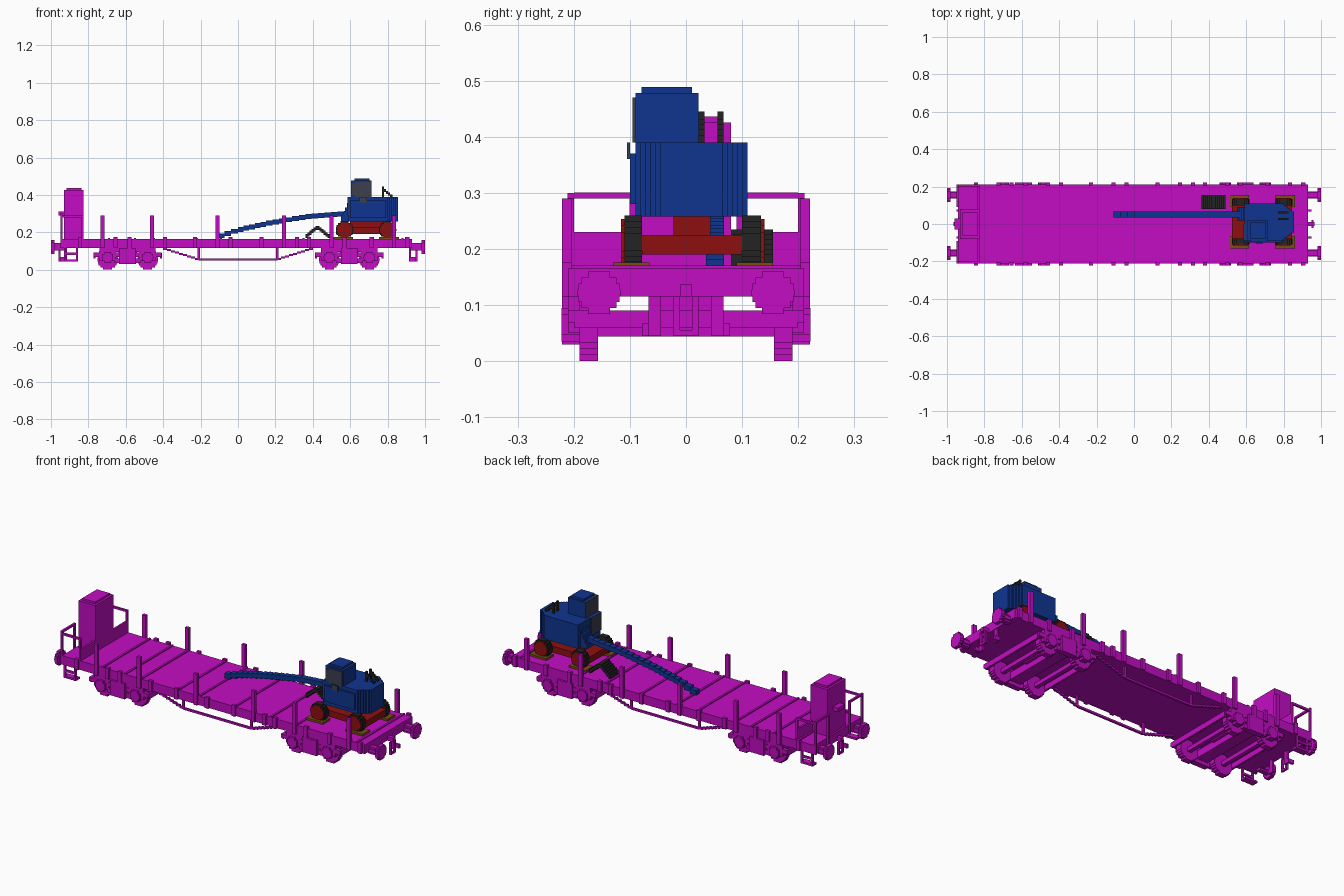
import bpy, bmesh, math
from mathutils import Matrix

cube = bpy.data.objects.get("Cube")
if cube:
    bpy.data.objects.remove(cube, do_unlink=True)


def material(name, *rgb):
    made = bpy.data.materials.new(name)
    made.use_nodes = True
    made.diffuse_color = (*rgb, 1)
    made.node_tree.nodes["Principled BSDF"].inputs["Base Color"].default_value = (*rgb, 1)
    return made


magenta = material("magenta paint", .54, .004, .54)
blue = material("blue paint", .005, .036, .28)
red = material("red paint", .27, .005, .005)
black = material("black rubber", .017, .017, .017)
grey = material("dark window grey", .045, .05, .075)
brown = material("brown timber", .19, .08, .006)

# Shared levels: one block, deck surfaces and the wagon's side edge
block = .011
floor, underside, edge = .165, .115, .21


def box(x, y, z):
    return (x, y, z)


def around(middle, half):
    return (middle - half, middle + half)


def above(start, length):
    return (start, start + length)


def mirrored(boxes, axis):
    flipped = []
    for spans in boxes:
        spans = list(spans)
        low, high = spans[axis]
        spans[axis] = (-high, -low)
        flipped.append(tuple(spans))
    return boxes + flipped


def both_sides(boxes):
    return mirrored(boxes, 1)


def both_ends(boxes):
    return mirrored(boxes, 0)


def build(name, paint, boxes):
    """Join boxes of x, y and z spans into one object."""
    bm = bmesh.new()
    for spans in boxes:
        centre = [sum(span) / 2 for span in spans]
        size = [high - low for low, high in spans]
        place = Matrix.Translation(centre) @ Matrix.Diagonal((*size, 1))
        bmesh.ops.create_cube(bm, size=1, matrix=place)
    mesh = bpy.data.meshes.new(name)
    bm.to_mesh(mesh)
    bm.free()
    mesh.materials.append(paint)
    bpy.context.collection.objects.link(bpy.data.objects.new(name, mesh))


def disc_rows(radius, middle, height):
    """Stepped disc: one row per block of height."""
    count = round(2 * radius / block)
    half = radius / count
    for row in range(count):
        offset = half * (2 * row + 1) - radius
        width = math.sqrt(radius ** 2 - offset ** 2)
        yield around(middle, width), around(height + offset, half)


def wheel(radius, x, y, z):
    return [box(x=across, y=y, z=level) for across, level in disc_rows(radius, x, z)]


def plate(radius, x, y, z):
    return [box(x=x, y=across, z=level) for across, level in disc_rows(radius, y, z)]


def stairs(start, end, y, thick, step):
    """Stepped bar between two x, z points."""
    count = round(abs(end[0] - start[0]) / step)
    run = (end[0] - start[0]) / count
    rise = (end[1] - start[1]) / count
    return [box(x=above(start[0] + i * run, run), y=y,
                z=around(start[1] + (i + .5) * rise, thick / 2)) for i in range(count)]


# Wagon deck, battens and stakes
build("deck", magenta, [box(x=(-.94, .93), y=around(0, edge), z=(underside, floor))])
build("deck_battens", magenta, [
    box(x=around(x, block / 2), y=around(0, edge), z=(underside, floor + block / 2))
    for x in (-.84, -.69, -.55, -.45, -.22, -.09, .13, .35, .51, .88)])
stakes = (-.725, -.46, -.11, .245, .5, .835)
pockets = [x + shift for x in stakes for shift in (-.12, 0, .07)]
rim = above(edge - block / 2, block * 1.5)
build("stake_pockets", magenta, both_sides([
    box(x=around(x, block), y=rim, z=(underside, floor + block)) for x in pockets]))
build("side_stakes", magenta, both_sides([
    box(x=around(x, block), y=rim, z=(floor, .29)) for x in stakes]))

# Brake house, end panels, handrails and brake wheel
house = (-.93, -.825)
build("brake_house", magenta, [
    box(x=house, y=around(0, .08), z=(floor, .425)),
    box(x=around(sum(house) / 2, .04), y=around(0, .065), z=above(.425, block))])
build("end_panels", magenta, both_sides([
    box(x=above(house[1], -block), y=(.08, edge), z=(floor, .23))]))
rail, post = above(-.95, block), above(.2, block)
build("end_handrails", magenta, both_sides([
    box(x=rail, y=post, z=(underside, .3)),
    box(x=rail, y=above(.09, block), z=(underside, .3)),
    box(x=rail, y=(.09, .2), z=above(.29, block)),
    box(x=(rail[0], house[1]), y=post, z=above(.28, block)),
    box(x=above(house[1], -block), y=post, z=(floor, .29))]))
build("brake_wheel", magenta, [box(x=(-.96, -.92), y=around(0, .03), z=around(.3, block))])

# Underframe truss
side = above(.175, block)
low = .055
truss = stairs((-.21, low), (-.4, underside), side, block, block * 2)
truss += stairs((.21, low), (.4, underside), side, block, block * 2)
truss.append(box(x=around(0, .21), y=side, z=around(low, block / 2)))
truss += both_ends([box(x=around(.21, block / 2), y=side, z=(low, underside))])
build("truss_rods", magenta, both_sides(truss))

# Bogies
for label, centre in (("rear", -.59), ("front", .595)):
    wheels, frame, cross = [], [], []
    for sign in (-1, 1):
        hub = centre + sign * .107
        wheels += wheel(.055, hub, (.157, .19), .055)
        wheels += wheel(.03, hub, (.19, .222), .065)
        frame.append(box(x=around(hub, .045), y=(.19, edge), z=(.05, .1)))
        frame.append(box(x=around(hub, .075), y=(.19, edge), z=around(.08, block)))
        cross.append(box(x=around(hub, block), y=around(0, .16), z=around(.055, block)))
        end_bar = around(centre + sign * .178, block / 2)
        cross.append(box(x=end_bar, y=around(0, .2), z=(.06, .09)))
    frame.append(box(x=around(centre, .07), y=(.19, edge), z=(.035, .06)))
    frame.append(box(x=around(centre, .045), y=(.19, edge + block), z=(.03, underside)))
    frame.append(box(x=around(centre, .15), y=(.19, edge), z=(.095, underside)))
    cross.append(box(x=around(centre, .035), y=around(0, .2), z=(.05, .09)))
    cross.append(box(x=around(centre, .05), y=around(0, .06), z=(.08, underside)))
    build(label + "_bogie_wheels", magenta, both_sides(wheels))
    build(label + "_bogie_frame", magenta, both_sides(frame))
    build(label + "_bogie_axles", magenta, cross)

# Buffers, couplings, brake hoses and steps
buffer_head = plate(.038, (.98, 1), .155, .122)
buffer_shaft = plate(.02, (.92, .98), .155, .122)
build("buffers", magenta, both_ends(both_sides(buffer_head + buffer_shaft)))
link = around(.955, block / 2)
build("couplings", magenta, both_ends([
    box(x=(.92, .965), y=around(0, block), z=above(underside, block * 2)),
    box(x=link, y=around(0, block * 2), z=above(.045, block)),
    *both_sides([box(x=link, y=(block, block * 2), z=(.045, underside))])]))
build("brake_hoses", magenta, both_ends(both_sides([
    box(x=above(.915, block), y=above(.045, block * 2), z=(.045, underside)),
    box(x=above(.915, block * 3), y=above(.067, block), z=above(.045, block * 2))])))
step = (-.93, -.855)
build("end_steps", magenta, both_sides([
    box(x=above(step[0], block), y=post, z=(.045, underside)),
    box(x=above(step[1], -block), y=post, z=(.045, underside)),
    box(x=step, y=(.175, edge), z=above(.045, block)),
    box(x=step, y=post, z=above(.08, block))]))

# Timber bedding and loading ramp
build("timber_beds", brown, [
    box(x=above(x, .105), y=above(y, .065), z=above(floor, block))
    for x in (.51, .755) for y in (-.13, .09)])
peak, ramp_width = (.425, .228), (.08, .155)
build("loading_ramp", black, [
    tread for foot in (.36, .49)
    for tread in stairs(peak, (foot, floor + block), ramp_width, block * 2, block)])

# Crane undercarriage
tyres, hubs = [], []
right_tyre, left_tyre = (-.11, -.078), (.1, .134)
for axle in (.57, .8):
    for tyre, face in ((right_tyre, above(right_tyre[0], -block / 2)),
                       (left_tyre, above(left_tyre[1], block / 2))):
        tyres += wheel(.047, axle, tyre, .213)
        hubs += wheel(.04, axle, face, .213)
build("crane_tyres", black, tyres)
build("crane_hubs", red, hubs)
build("crane_chassis", red, [
    box(x=(.525, .845), y=(right_tyre[1], left_tyre[0]), z=(.19, .225)),
    box(x=(.6, .78), y=around(block, block * 3), z=(.225, .26))])

# Crane body with stepped rear corners and sloped nose
body_low, body_top = .258, .39
body = [box(x=(.59, .8 + i * block), y=around(.01, .1 - i * block * .8),
            z=(body_low, body_top)) for i in range(6)]
body.append(box(x=(.6, .79), y=(-.1, 0), z=(.28, .37)))
body += [box(x=(.55 + i * block, .6), y=(.02, .09), z=(body_low, .29 + i * block * 2))
         for i in range(4)]
build("crane_body", blue, body)

# Cab and its windows
cab_x, cab_y, cab_top = (.61, .715), (-.09, .022), .478
build("crane_cab", blue, [
    box(x=cab_x, y=cab_y, z=(body_top, cab_top)),
    box(x=around(.662, .04), y=around(-.034, .045), z=above(cab_top, block))])
pane = above(cab_y[0], -block / 2)
build("cab_side_window", grey, [
    box(x=(.608, .69), y=pane, z=(.4, .46)),
    box(x=(.625, .71), y=pane, z=(body_top, .47)),
    box(x=(.65, .69), y=above(-.1, -block / 2), z=(.36, body_top))])
build("cab_front_window", grey, [
    box(x=above(cab_x[0], -block / 2), y=cab_y, z=(body_top, cab_top)),
    box(x=above(.59, -block / 2), y=(cab_y[0], 0), z=(.29, body_top))])

# Hoist frame
hoist = []
for y in (.022, .056):
    leg = above(y, block)
    hoist += stairs((.77, .438), (.825, body_top), leg, block * 1.5, block)
    hoist.append(box(x=around(.775, block / 2), y=leg, z=(body_top, .445)))
build("hoist_frame", black, hoist)

# Boom
bends = [(-.11, .176), (0, .212), (.15, .246), (.36, .283), (.6, .302)]
boom = []
for start, end in zip(bends, bends[1:]):
    boom += stairs(start, end, (.036, .068), .026, block * 3)
build("boom", blue, boom)
build("boom_pivot", black, [box(x=(.56, .6), y=(.02, .085), z=(.268, .298))])
